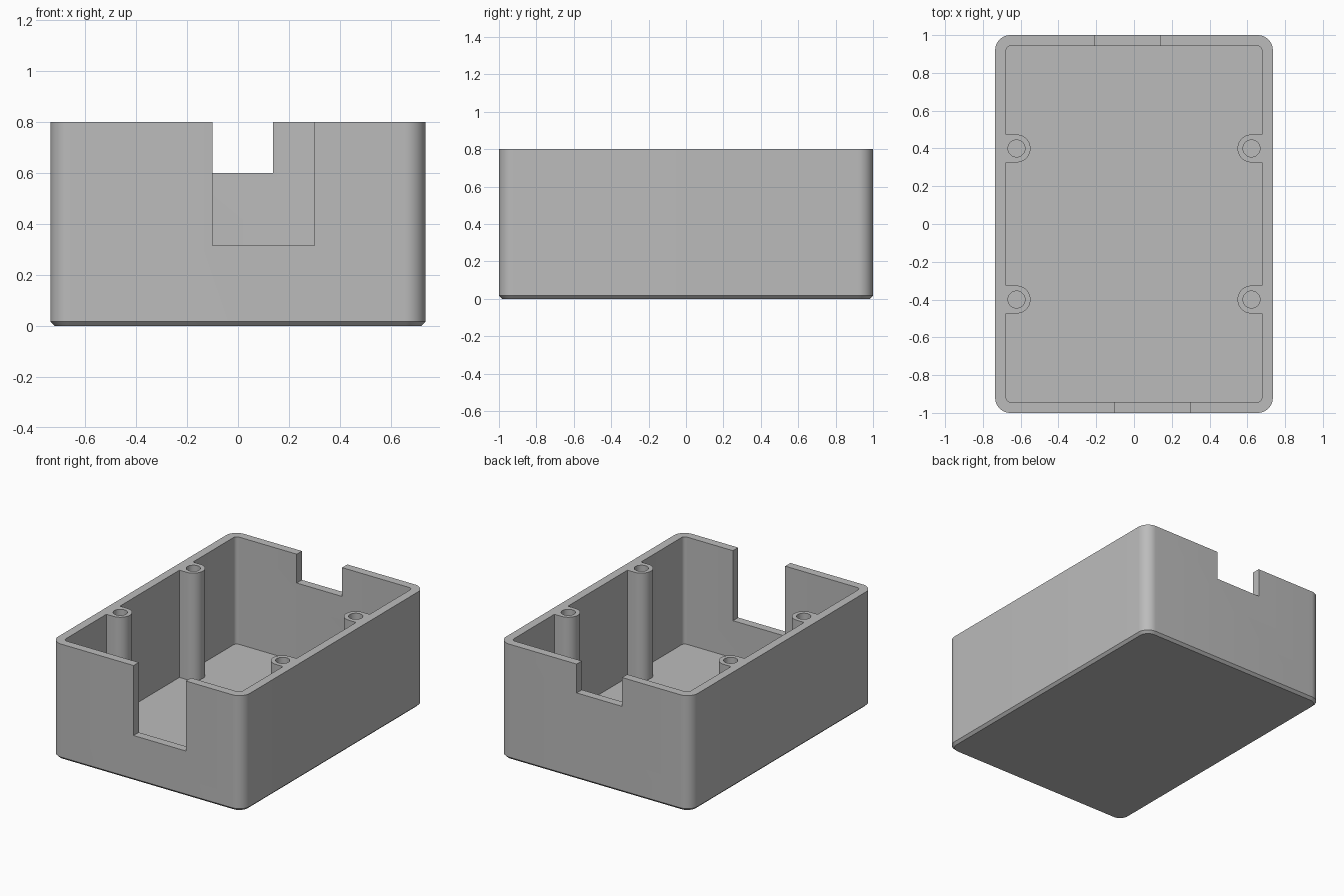
import bpy
import bmesh
from math import cos, sin, pi, radians

old = bpy.data.objects.get("Cube")
if old:
    bpy.data.objects.remove(old, do_unlink=True)

# Main dimensions
HALF_X, HALF_Y, HEIGHT = 0.735, 1.0, 0.80
IN_X, IN_Y, FLOOR = 0.677, 0.943, 0.057
CHAMFER = 0.017
POST_X, POST_Y, POST_R, HOLE_R = 0.622, 0.40, 0.074, 0.045
OVER = HEIGHT + 0.1

grey = bpy.data.materials.new("plain grey")
grey.use_nodes = True
colour = (0.5, 0.5, 0.5, 1)
grey.diffuse_color = colour
grey.node_tree.nodes["Principled BSDF"].inputs["Base Color"].default_value = colour


def arc(cx, cy, r, start, end, steps):
    """Points along an arc, angles in degrees."""
    angles = [radians(start + (end - start) * i / steps) for i in range(steps + 1)]
    return [(cx + r * cos(a), cy + r * sin(a)) for a in angles]


def rounded_rect(hx, hy, r, steps=12):
    pts = []
    for i, (sx, sy) in enumerate([(1, 1), (-1, 1), (-1, -1), (1, -1)]):
        pts += arc(sx * (hx - r), sy * (hy - r), r, i * 90, i * 90 + 90, steps)
    return pts


def loft(name, layers):
    """Solid through stacked outlines, each given as (outline, z)."""
    bm = bmesh.new()
    rings = [[bm.verts.new((x, y, z)) for x, y in pts] for pts, z in layers]
    n = len(rings[0])
    for low, high in zip(rings, rings[1:]):
        for i in range(n):
            j = (i + 1) % n
            bm.faces.new((low[i], low[j], high[j], high[i]))
    bm.faces.new(rings[0][::-1])
    bm.faces.new(rings[-1])
    bmesh.ops.recalc_face_normals(bm, faces=bm.faces)
    mesh = bpy.data.meshes.new(name)
    bm.to_mesh(mesh)
    bm.free()
    mesh.materials.append(grey)
    obj = bpy.data.objects.new(name, mesh)
    bpy.context.collection.objects.link(obj)
    return obj


def box_outline(x0, x1, y0, y1):
    return [(x0, y0), (x1, y0), (x1, y1), (x0, y1)]


def cavity_outline():
    """Rounded rectangle with a U-shaped bay left solid for each screw post."""
    corner = 0.025
    half = []
    half += arc(IN_X - corner, corner - IN_Y, corner, -90, 0, 6)
    for y in (-POST_Y, POST_Y):
        half += [(IN_X, y - POST_R)]
        half += arc(POST_X, y, POST_R, 270, 90, 24)
        half += [(IN_X, y + POST_R)]
    half += arc(IN_X - corner, IN_Y - corner, corner, 0, 90, 6)
    return half + [(-x, -y) for x, y in half]


# Outer body with chamfered bottom edge
case = loft("open_case", [
    (rounded_rect(HALF_X - CHAMFER, HALF_Y - CHAMFER, 0.08 - CHAMFER), 0),
    (rounded_rect(HALF_X, HALF_Y, 0.08), CHAMFER),
    (rounded_rect(HALF_X, HALF_Y, 0.08), HEIGHT),
])

# Inside space, end-wall notches and screw holes
cutters = [
    loft("cavity_cutter", [(cavity_outline(), FLOOR), (cavity_outline(), OVER)]),
]
for name, x0, x1, y0, y1, z in [
    ("front_notch_cutter", -0.10, 0.30, -1.1, -0.9, 0.315),
    ("back_notch_cutter", -0.21, 0.138, 0.9, 1.1, 0.60),
]:
    outline = box_outline(x0, x1, y0, y1)
    cutters.append(loft(name, [(outline, z), (outline, OVER)]))
for sx in (-1, 1):
    for sy in (-1, 1):
        ring = arc(sx * POST_X, sy * POST_Y, HOLE_R, 0, 360, 32)[:-1]
        cutters.append(loft("screw_hole_cutter", [(ring, FLOOR), (ring, OVER)]))

for cutter in cutters:
    cutter.hide_render = True
    mod = case.modifiers.new(cutter.name, "BOOLEAN")
    mod.operation = "DIFFERENCE"
    mod.solver = "EXACT"
    mod.object = cutter

# Bake the cuts and drop the cutters
depsgraph = bpy.context.evaluated_depsgraph_get()
baked = bpy.data.meshes.new_from_object(case.evaluated_get(depsgraph))
case.modifiers.clear()
case.data = baked
for cutter in cutters:
    bpy.data.objects.remove(cutter, do_unlink=True)

# Smooth rounded corners and posts, keep edges crisp
bpy.ops.object.select_all(action="DESELECT")
case.select_set(True)
bpy.context.view_layer.objects.active = case
bpy.ops.object.shade_smooth_by_angle(angle=radians(30))
